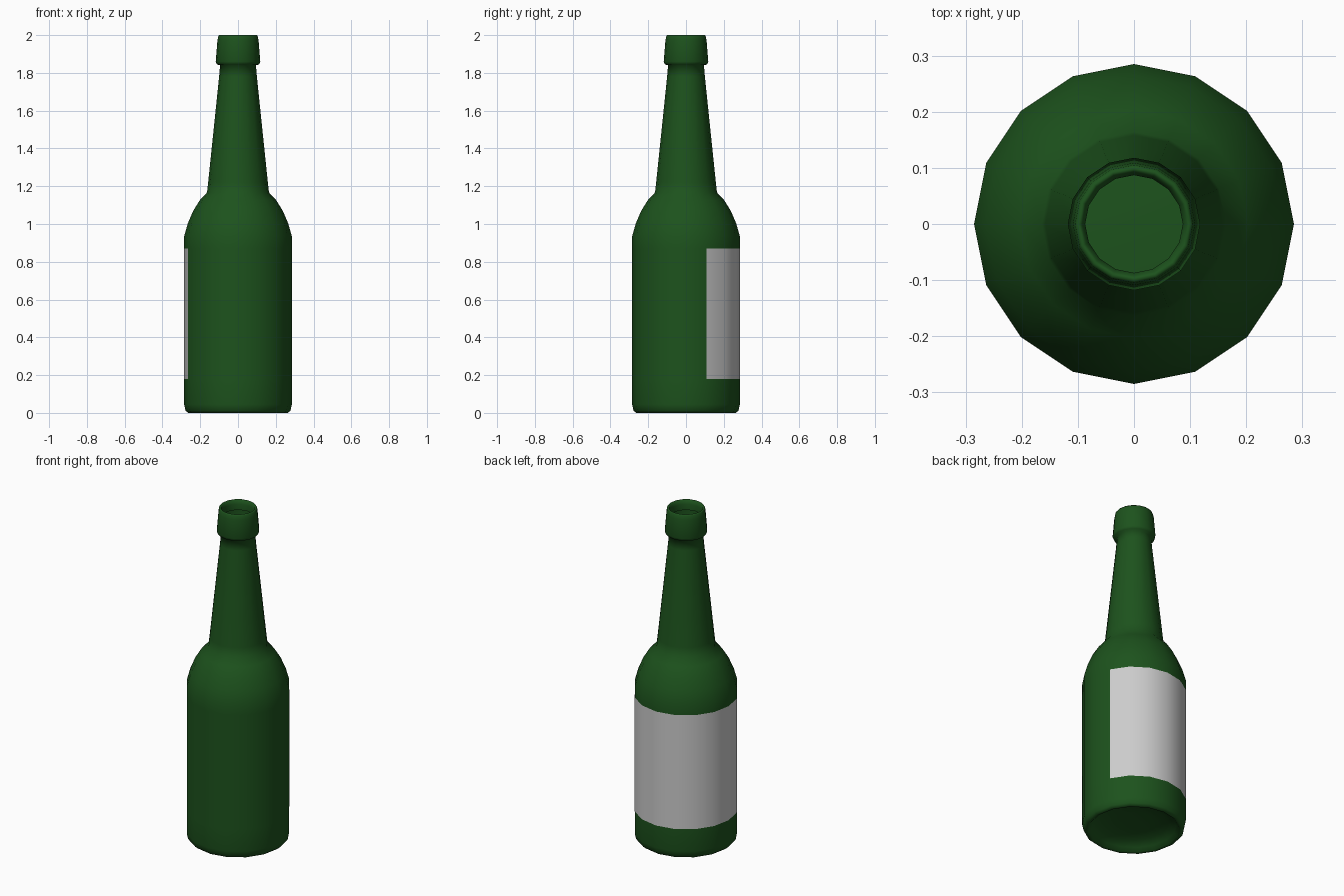
import bpy, bmesh, math

if "Cube" in bpy.data.objects:
    bpy.data.objects.remove(bpy.data.objects["Cube"])

SIDES = 16


def lathe(name, profile, first=0, count=SIDES, cap_start=False):
    """Revolve (radius, z) points over `count` of the 16 sides."""
    bm = bmesh.new()
    closed = count == SIDES
    n = count if closed else count + 1
    rings = []
    for r, z in profile:
        ring = []
        for i in range(n):
            a = 2 * math.pi * (first + i) / SIDES
            ring.append(bm.verts.new((r * math.cos(a), r * math.sin(a), z)))
        rings.append(ring)
    for lo, hi in zip(rings, rings[1:]):
        for i in range(count):
            j = (i + 1) % n
            bm.faces.new((lo[i], lo[j], hi[j], hi[i]))
    if cap_start:
        bm.faces.new(rings[0][::-1])
    for f in bm.faces:
        f.smooth = True
    mesh = bpy.data.meshes.new(name)
    bm.to_mesh(mesh)
    bm.free()
    obj = bpy.data.objects.new(name, mesh)
    bpy.context.collection.objects.link(obj)
    return obj


# Green glass: hollow base, body, shoulder, neck, collar and open lip
bottle = lathe("bottle", [
    (0.10, 0.055), (0.19, 0.045), (0.232, 0.022), (0.25, 0.003), (0.264, 0.0),
    (0.278, 0.012), (0.285, 0.045), (0.285, 0.18), (0.285, 0.87), (0.285, 0.935),
    (0.265, 1.005), (0.237, 1.07), (0.203, 1.125), (0.164, 1.167),
    (0.158, 1.22), (0.100, 1.78), (0.095, 1.84),
    (0.112, 1.845), (0.118, 1.86), (0.109, 1.97), (0.105, 1.993),
    (0.100, 2.0), (0.093, 1.995), (0.087, 1.975), (0.087, 1.94),
], cap_start=True)
green = bpy.data.materials.new("green_glass")
green.diffuse_color = (0.012, 0.085, 0.012, 1)
green.use_nodes = True
green.node_tree.nodes["Principled BSDF"].inputs["Base Color"].default_value = green.diffuse_color
bottle.data.materials.append(green)

# Paper label wrapped around half of the body, towards the back left
lathe("label", [(0.2862, 0.18), (0.2862, 0.87)], first=1, count=8)
